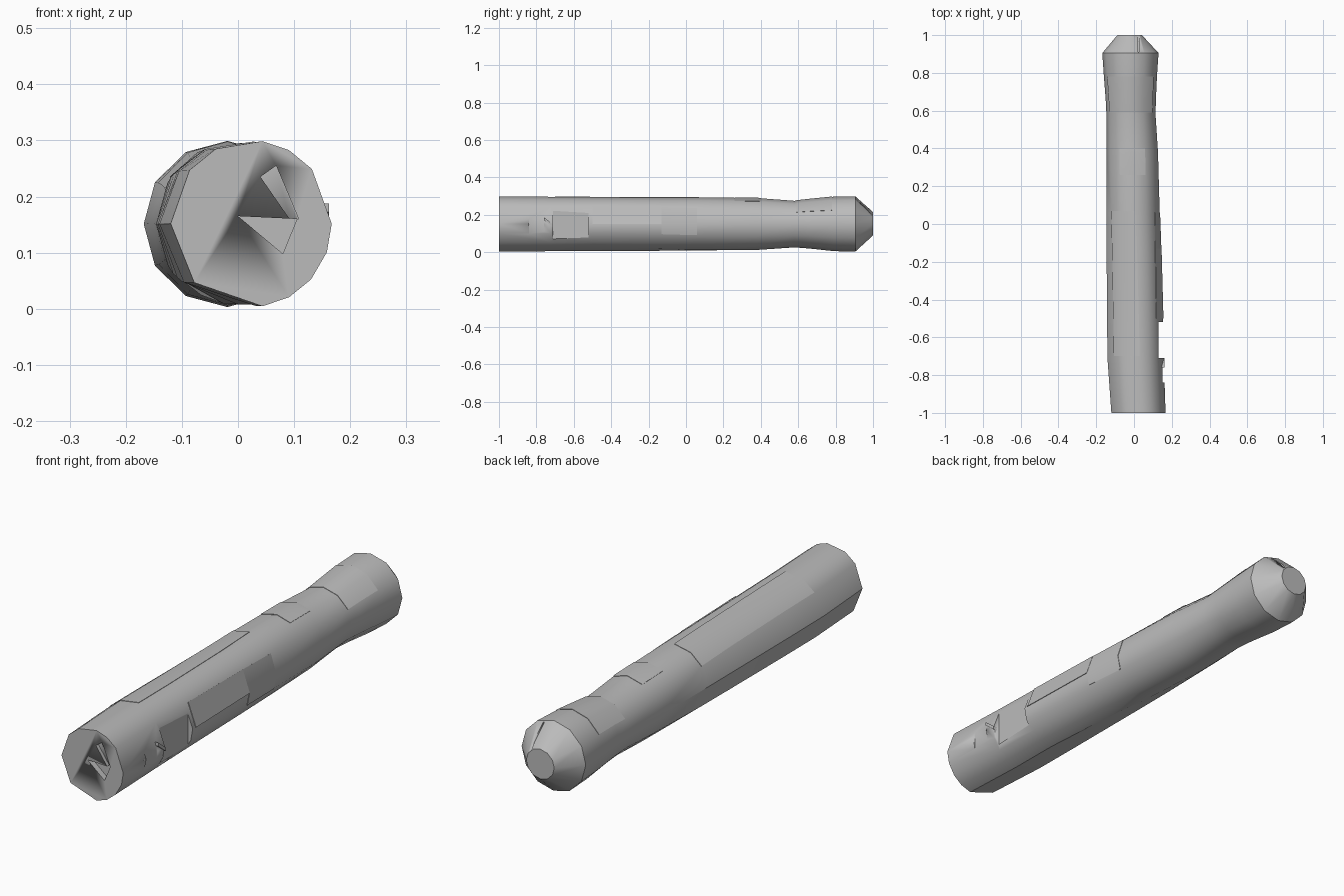
import bpy, bmesh, math
from mathutils import Vector

cube = bpy.data.objects.get("Cube")
if cube:
    bpy.data.objects.remove(cube, do_unlink=True)

grey = bpy.data.materials.new("mid grey")
grey.use_nodes = True
grey.diffuse_color = (0.5, 0.5, 0.5, 1)
grey.node_tree.nodes["Principled BSDF"].inputs["Base Color"].default_value = (0.5, 0.5, 0.5, 1)

# Stations along the tube: y, left x, right x, bottom z, top z
STATIONS = [
    (-1.0, -0.12, 0.167, 0.003, 0.3), (-0.72, -0.14, 0.158, 0.004, 0.298),
    (-0.5, -0.143, 0.153, 0.006, 0.296), (-0.13, -0.145, 0.143, 0.008, 0.294),
    (0.06, -0.146, 0.136, 0.008, 0.294), (0.38, -0.146, 0.127, 0.012, 0.29),
    (0.58, -0.146, 0.114, 0.026, 0.275), (0.66, -0.15, 0.116, 0.02, 0.284),
    (0.79, -0.16, 0.122, 0.006, 0.297), (0.905, -0.168, 0.13, 0.003, 0.299),
    (1.0, -0.088, 0.042, 0.09, 0.215)]

# Twelve-sided outline, as angles; the front is more angular than the back
FRONT = [0, 41, 62, 82, 116, 140, 180, 225, 278, 298, 318, 340]


def lerp(a, b, t):
    return a + (b - a) * t


def ring(y, grow=0.0):
    """Twelve points of the outline at one place along the tube."""
    for a, b in zip(STATIONS, STATIONS[1:]):
        if a[0] <= y <= b[0]:
            t = (y - a[0]) / (b[0] - a[0])
            x0, x1, z0, z1 = (lerp(p, q, t) for p, q in zip(a[1:], b[1:]))
            break
    mix = min(1, max(0, (y + 0.3) / 0.8))
    points = []
    for i, angle in enumerate(FRONT):
        r = math.radians(lerp(angle, i * 30, mix))
        points.append(Vector(((x0 + x1) / 2 + ((x1 - x0) / 2 + grow) * math.cos(r), y,
                              (z0 + z1) / 2 + ((z1 - z0) / 2 + grow) * math.sin(r))))
    return points


def finish(name, bm, smooth=True):
    bmesh.ops.recalc_face_normals(bm, faces=bm.faces)
    mesh = bpy.data.meshes.new(name)
    bm.to_mesh(mesh)
    bm.free()
    mesh.materials.append(grey)
    obj = bpy.data.objects.new(name, mesh)
    bpy.context.collection.objects.link(obj)
    if smooth:
        bpy.ops.object.select_all(action='DESELECT')
        obj.select_set(True)
        bpy.context.view_layer.objects.active = obj
        bpy.ops.object.shade_smooth_by_angle(angle=math.radians(32))
    return obj


def loft(name, rings, caps=True):
    bm = bmesh.new()
    loops = [[bm.verts.new(p) for p in pts] for pts in rings]
    n = len(loops[0])
    for a, b in zip(loops, loops[1:]):
        for i in range(n):
            j = (i + 1) % n
            bm.faces.new((a[i], a[j], b[j], b[i]))
    if caps:
        bm.faces.new(loops[0])
        bm.faces.new(loops[-1])
    return finish(name, bm)


def skin_plate(name, y0, y1, first, last, grow):
    """Thin plate that follows part of the outline."""
    ys = [y0] + [s[0] for s in STATIONS if y0 < s[0] < y1] + [y1]
    rings = []
    for y in ys:
        outer, inner = ring(y, grow), ring(y, -0.004)
        ids = [i % 12 for i in range(first, last + 1)]
        rings.append([outer[i] for i in ids] + [inner[i] for i in reversed(ids)])
    return loft(name, rings)


def prism(name, outline, y0, y1):
    """Block with an outline in x and z, running along y."""
    return loft(name, [[Vector((x, y, z)) for x, z in outline] for y in (y0, y1)])


def cut(body, cutter):
    mod = body.modifiers.new(cutter.name, 'BOOLEAN')
    mod.operation = 'DIFFERENCE'
    mod.solver = 'EXACT'
    mod.object = cutter
    cutter.hide_render = True
    cutter.hide_viewport = True
    cutter.display_type = 'WIRE'


# Main tube with its flared, chamfered back end
body = loft("tube_body", [ring(s[0]) for s in STATIONS])


def box(x0, x1, z0, z1):
    return [(x0, z0), (x1, z0), (x1, z1), (x0, z1)]


# Side recesses, front face notches and back end groove
CUTS = [
    ("side_recess_cutter", box(0.131, 0.3, 0.06, 0.25), -0.71, -0.52),
    ("small_recess_cutter", box(0.152, 0.3, 0.06, 0.21), -0.84, -0.76),
    ("lower_notch_cutter", [(0.0, 0.165), (0.08, 0.098), (0.105, 0.16)], -1.1, -0.975),
    ("upper_notch_cutter", [(0.04, 0.235), (0.068, 0.255), (0.108, 0.16), (0.092, 0.16)], -1.1, -0.985),
    ("back_groove_cutter", box(0.02, 0.026, 0.2, 0.4), 0.91, 1.1)]
for name, outline, y0, y1 in CUTS:
    cut(body, prism(name, outline, y0, y1))

# Thin overlapping skin plates
skin_plate("long_top_plate", -0.7, 0.07, 3, 5, 0.002)
skin_plate("right_side_plate", -0.5, -0.13, 0, 1, 0.003)
skin_plate("left_middle_plate", -0.13, 0.06, -1, 1, 0.002)
skin_plate("upper_back_plate", 0.26, 0.4, 2, 4, 0.002)
skin_plate("back_collar_plate", 0.59, 0.78, 1, 5, 0.002)

# Small latch on the side
bm = bmesh.new()
bmesh.ops.create_cube(bm, size=1)
for v in bm.verts:
    v.co = Vector((0.153 + v.co.x * 0.018, -0.735 + v.co.y * 0.05,
                   0.16 + v.co.z * 0.015 - v.co.y * 0.04))
finish("side_latch", bm, smooth=False)
